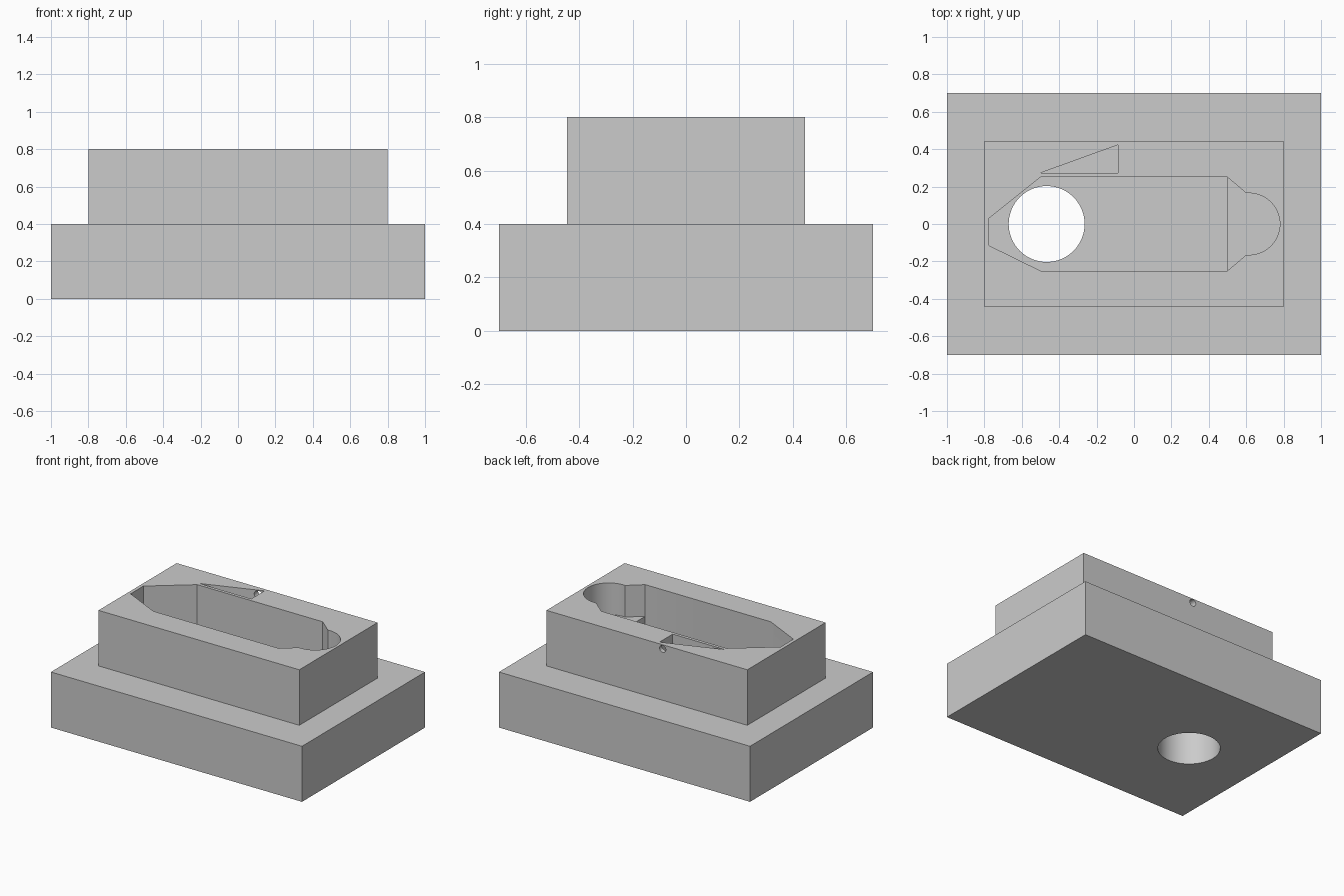
import bpy
import bmesh
from math import cos, sin, pi
from mathutils import Matrix

old = bpy.data.objects.get("Cube")
if old:
    bpy.data.objects.remove(old, do_unlink=True)

grey = bpy.data.materials.new("plain_grey")
grey.use_nodes = True
colour = (0.6, 0.6, 0.6, 1)
grey.diffuse_color = colour
grey.node_tree.nodes["Principled BSDF"].inputs["Base Color"].default_value = colour


def prism(name, outline, z0, z1, turn=None):
    """Extrude a counter-clockwise outline from z0 to z1."""
    bm = bmesh.new()
    face = bm.faces.new([bm.verts.new((x, y, z0)) for x, y in outline])
    top = bmesh.ops.extrude_face_region(bm, geom=[face])["geom"]
    verts = [v for v in top if isinstance(v, bmesh.types.BMVert)]
    bmesh.ops.translate(bm, verts=verts, vec=(0, 0, z1 - z0))
    if turn:
        bmesh.ops.transform(bm, matrix=turn, verts=bm.verts)
    bmesh.ops.recalc_face_normals(bm, faces=bm.faces)
    mesh = bpy.data.meshes.new(name)
    bm.to_mesh(mesh)
    bm.free()
    mesh.materials.append(grey)
    obj = bpy.data.objects.new(name, mesh)
    bpy.context.collection.objects.link(obj)
    return obj


def rectangle(x, y):
    return [(-x, -y), (x, -y), (x, y), (-x, y)]


def arc(x, y, r, start, end, steps):
    angles = [start + (end - start) * i / steps for i in range(steps + 1)]
    return [(x + r * cos(a), y + r * sin(a)) for a in angles]


def combine(target, tool, operation):
    tool.hide_render = True
    mod = target.modifiers.new(tool.name, "BOOLEAN")
    mod.operation = operation
    mod.solver = "EXACT"
    mod.object = tool
    bpy.context.view_layer.objects.active = target
    bpy.ops.object.modifier_apply(modifier=mod.name)
    bpy.data.objects.remove(tool, do_unlink=True)


# Stepped body: wide base with a smaller block on top
body = prism("stepped_body", rectangle(1, 0.7), 0, 0.4)
combine(body, prism("upper_block", rectangle(0.8, 0.445), 0.2, 0.8), "UNION")

# Deep main pocket with a tapered end
pocket = [(-0.775, -0.115), (-0.5, -0.25), (0.5, -0.25),
          (0.5, 0.25), (-0.5, 0.25), (-0.775, 0.03)]
combine(body, prism("main_pocket", pocket, 0.4, 0.9), "DIFFERENCE")

# Shallower shelf with a round end
shelf = [(0.45, -0.205), (0.5, -0.25), (0.6, -0.165)]
shelf += arc(0.615, 0, 0.165, -pi / 2, pi / 2, 32)
shelf += [(0.6, 0.165), (0.5, 0.25), (0.45, 0.205)]
combine(body, prism("round_shelf", shelf, 0.572, 0.9), "DIFFERENCE")

# Triangular side pocket
wedge = [(-0.5, 0.273), (-0.085, 0.273), (-0.085, 0.423)]
combine(body, prism("wedge_pocket", wedge, 0.575, 0.9), "DIFFERENCE")

# Large hole through the floor
hole = arc(-0.467, 0, 0.203, 0, 2 * pi, 64)[:-1]
combine(body, prism("floor_hole", hole, -0.1, 0.5), "DIFFERENCE")

# Small hole from the back face into the side pocket
turn = Matrix.Translation((-0.126, 0.36, 0.77)) @ Matrix.Rotation(-pi / 2, 4, "X")
pin = arc(0, 0, 0.025, 0, 2 * pi, 24)[:-1]
combine(body, prism("pin_hole", pin, 0, 0.2, turn), "DIFFERENCE")

bpy.ops.object.select_all(action="DESELECT")
body.select_set(True)
bpy.context.view_layer.objects.active = body
bpy.ops.object.shade_smooth_by_angle()
